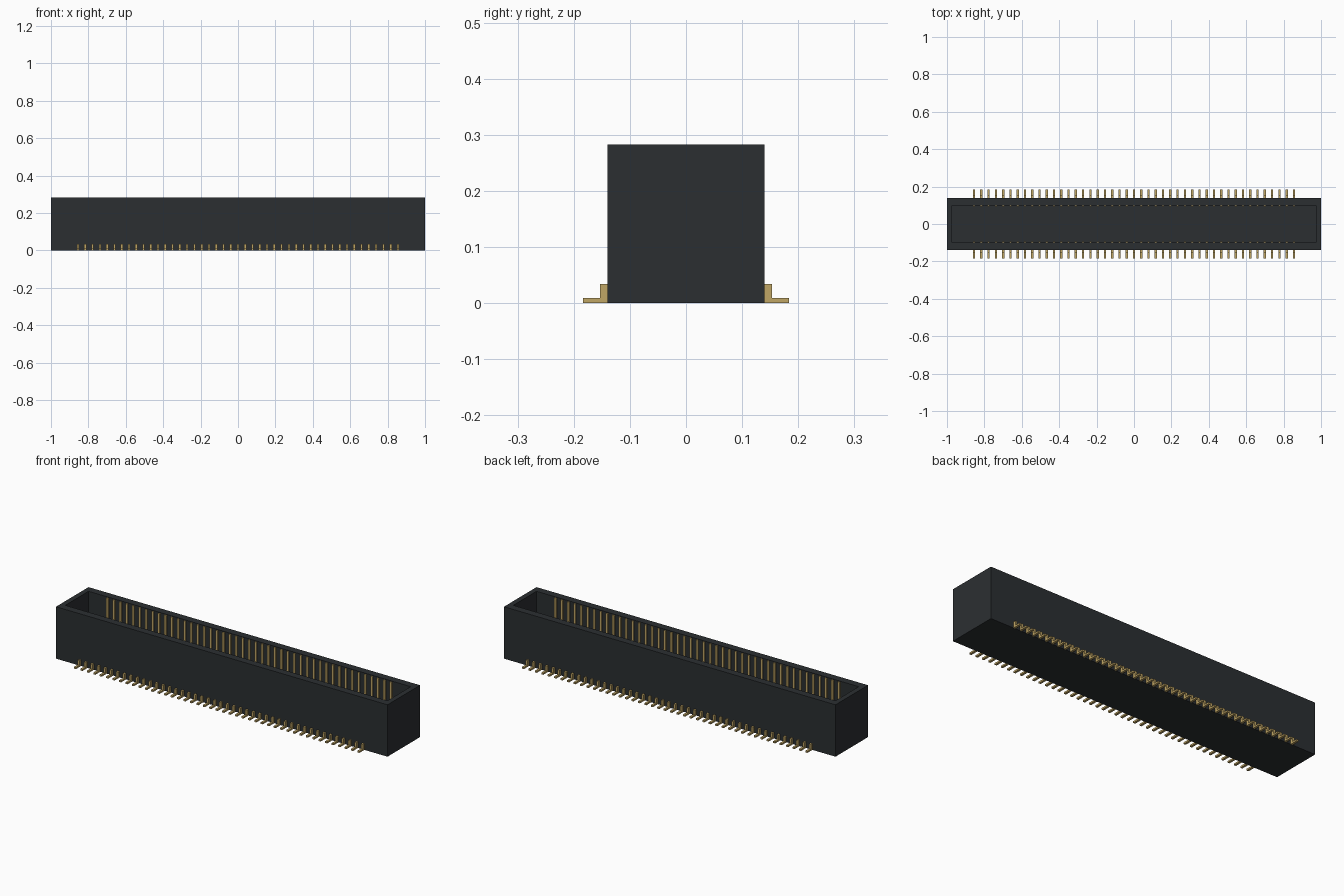
import bpy, bmesh

if "Cube" in bpy.data.objects:
    bpy.data.objects.remove(bpy.data.objects["Cube"])

COUNT, FIRST_X, PIN_W = 45, -0.855, 0.012
PITCH = -2 * FIRST_X / (COUNT - 1)


def material(name, color):
    m = bpy.data.materials.new(name)
    m.diffuse_color = (*color, 1)
    m.use_nodes = True
    m.node_tree.nodes["Principled BSDF"].inputs["Base Color"].default_value = m.diffuse_color
    return m


def add_object(name, bm, mat):
    bmesh.ops.recalc_face_normals(bm, faces=bm.faces)
    mesh = bpy.data.meshes.new(name)
    bm.to_mesh(mesh)
    bm.free()
    mesh.materials.append(mat)
    obj = bpy.data.objects.new(name, mesh)
    bpy.context.collection.objects.link(obj)
    return obj


def pin_row(name, profile, mat):
    # Extrude a (y, z) profile along x, repeat along the row, mirror to the other side
    bm = bmesh.new()
    face = bm.faces.new([bm.verts.new((FIRST_X - PIN_W / 2, y, z)) for y, z in profile])
    ext = bmesh.ops.extrude_face_region(bm, geom=[face], use_keep_orig=True)
    moved = [g for g in ext["geom"] if isinstance(g, bmesh.types.BMVert)]
    bmesh.ops.translate(bm, verts=moved, vec=(PIN_W, 0, 0))
    obj = add_object(name, bm, mat)
    arr = obj.modifiers.new("row", 'ARRAY')
    arr.count = COUNT
    arr.use_relative_offset = False
    arr.use_constant_offset = True
    arr.constant_offset_displace = (PITCH, 0, 0)
    mir = obj.modifiers.new("both_sides", 'MIRROR')
    mir.use_axis = (False, True, False)
    mir.use_mirror_merge = False
    return obj


plastic = material("black_plastic", (0.024, 0.028, 0.031))
gold = material("gold_contact", (0.53, 0.38, 0.13))

# Housing: open tray made of stacked rectangular rings (half x, half y, z)
bm = bmesh.new()
rings = []
for hx, hy, z in [(1, 0.14, 0), (1, 0.14, 0.283), (0.972, 0.10, 0.283), (0.972, 0.10, 0.04)]:
    rings.append([bm.verts.new((sx * hx, sy * hy, z))
                  for sx, sy in [(-1, -1), (1, -1), (1, 1), (-1, 1)]])
for a, b in zip(rings, rings[1:]):
    for i in range(4):
        j = (i + 1) % 4
        bm.faces.new((a[i], a[j], b[j], b[i]))
bm.faces.new(rings[0])
bm.faces.new(rings[-1])
add_object("housing", bm, plastic)

# Solder leads: L-shaped feet outside the long walls
pin_row("solder_leads", [(0.138, 0), (0.184, 0), (0.184, 0.009), (0.153, 0.009),
                         (0.153, 0.034), (0.138, 0.034)], gold)

# Contact strips: upright strips on the inner long walls
pin_row("contact_strips", [(0.094, 0.038), (0.102, 0.038), (0.102, 0.279), (0.094, 0.279)], gold)
